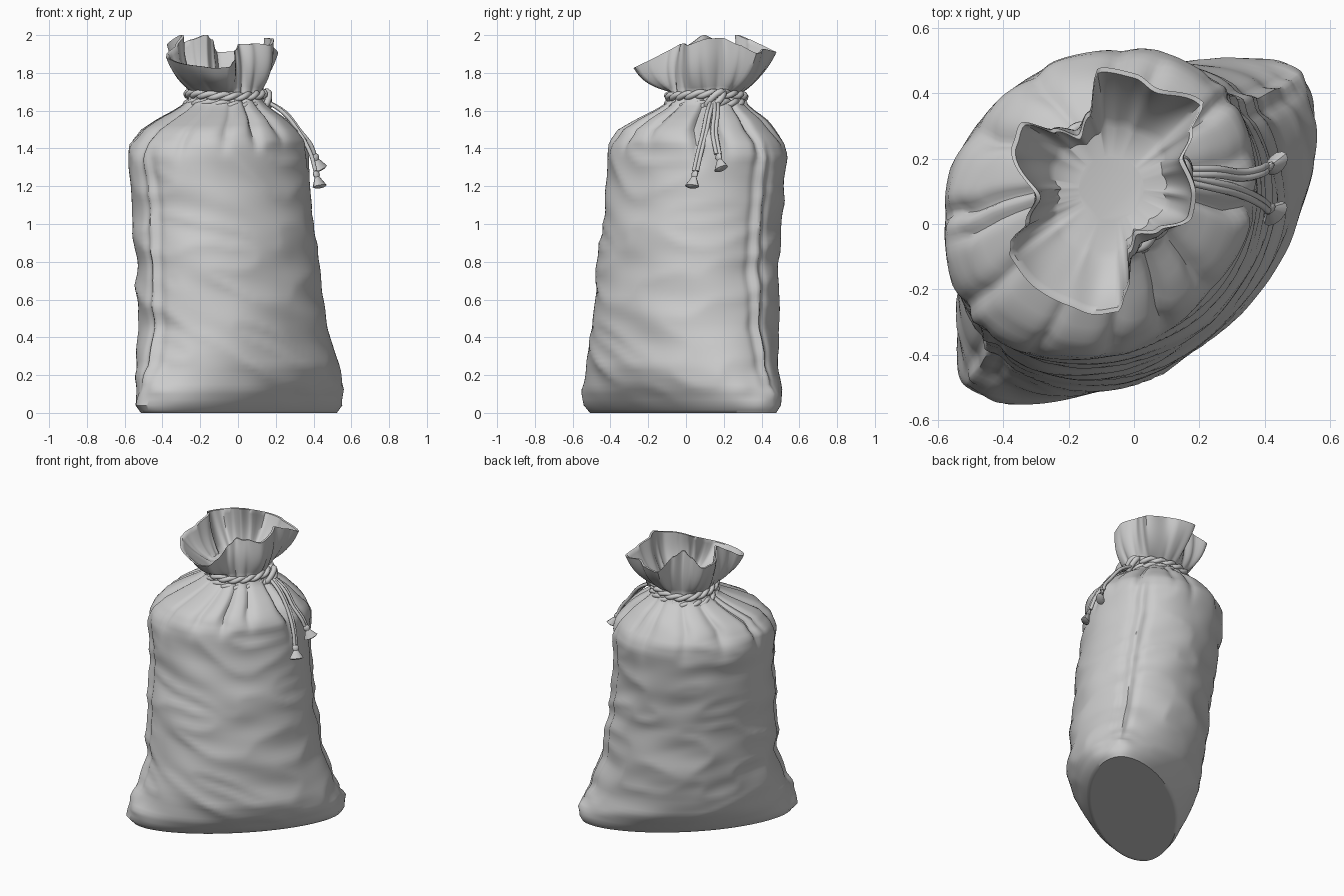
import bpy, bmesh, random
from math import sin, cos, pi, radians, exp, hypot, degrees
from mathutils import Vector, noise

cube = bpy.data.objects.get("Cube")
if cube:
    bpy.data.objects.remove(cube, do_unlink=True)

random.seed(7)
SEGMENTS = 180
TURN = radians(43)                      # the two side seams lie on a diagonal
ALONG = Vector((cos(TURN), sin(TURN), 0))
ACROSS = Vector((-sin(TURN), cos(TURN), 0))
NECK = Vector((-.07, .11, 0))

cloth = bpy.data.materials.new("plain grey cloth")
GREY = (.6, .6, .6, 1)
cloth.diffuse_color = GREY
cloth.use_nodes = True
cloth.node_tree.nodes["Principled BSDF"].inputs["Base Color"].default_value = GREY


def finish(obj, angle=50):
    obj.data.materials.append(cloth)
    bpy.ops.object.select_all(action='DESELECT')
    obj.select_set(True)
    bpy.context.view_layer.objects.active = obj
    bpy.ops.object.shade_smooth_by_angle(angle=radians(angle))


def ringed_mesh(name, rings, angle=50):
    """Skin closed rings of points into one mesh, capped at both ends."""
    bm = bmesh.new()
    loops = [[bm.verts.new(p) for p in ring] for ring in rings]
    for low, high in zip(loops, loops[1:]):
        n = len(low)
        for i in range(n):
            j = (i + 1) % n
            bm.faces.new((low[i], low[j], high[j], high[i]))
    bm.faces.new(loops[0][::-1])
    bm.faces.new(loops[-1])
    mesh = bpy.data.meshes.new(name)
    bm.to_mesh(mesh)
    bm.free()
    obj = bpy.data.objects.new(name, mesh)
    bpy.context.collection.objects.link(obj)
    finish(obj, angle)


def cord(name, points, radius, cyclic=False):
    curve = bpy.data.curves.new(name, 'CURVE')
    curve.dimensions = '3D'
    curve.bevel_depth = radius
    curve.bevel_resolution = 2
    curve.resolution_u = 4
    curve.use_fill_caps = True
    spline = curve.splines.new('BEZIER')
    spline.bezier_points.add(len(points) - 1)
    for bp, p in zip(spline.bezier_points, points):
        bp.co = p
        bp.handle_left_type = bp.handle_right_type = 'AUTO'
    spline.use_cyclic_u = cyclic
    obj = bpy.data.objects.new(name, curve)
    bpy.context.collection.objects.link(obj)
    bpy.ops.object.select_all(action='DESELECT')
    obj.select_set(True)
    bpy.context.view_layer.objects.active = obj
    bpy.ops.object.convert(target='MESH')
    finish(bpy.context.object)


# Body sections: height, centre x, centre y, half length, half depth, pinch at the back
SECTIONS = [(0, 0, -.01, .67, .27, 1.15), (.04, 0, -.015, .7, .31, 1.15),
            (.12, 0, -.015, .685, .37, 1.2), (.18, -.005, -.01, .65, .4, 1.2),
            (.25, -.01, -.01, .615, .42, 1.15), (.45, -.03, 0, .56, .435, 1.1),
            (.8, -.06, .01, .525, .435, 1.05), (1.15, -.09, .045, .51, .435, 1),
            (1.36, -.105, .065, .51, .435, 1), (1.43, -.105, .065, .485, .43, 1),
            (1.5, -.1, .06, .42, .39, 1), (1.56, -.085, .085, .33, .325, 1),
            (1.61, -.075, .1, .245, .245, 1), (1.65, -.07, .11, .2, .2, 1),
            (1.7, -.07, .11, .19, .19, 1)]


def section(z):
    k = max(i for i in range(len(SECTIONS) - 1) if SECTIONS[i][0] <= z)
    low, high = SECTIONS[k], SECTIONS[k + 1]
    f = (z - low[0]) / (high[0] - low[0])
    return [a + (b - a) * f for a, b in zip(low[1:], high[1:])]


def ramp(x, start, end):
    f = min(1, max(0, (x - start) / (end - start)))
    return f * f * (3 - 2 * f)


# Gathered folds: angle, half width, depth, height where the fold fades out
PLEATS = [((i + random.uniform(-.35, .35)) * 2 * pi / 14, random.uniform(.05, .1),
           random.uniform(.4, 1), random.uniform(1.2, 1.42)) for i in range(14)]


def gap(a, b):
    return (a - b + pi) % (2 * pi) - pi


def body_point(t, z):
    cx, cy, length, depth, pinch = section(z)
    s = sin(t)
    side = s ** pinch if s > 0 else s
    p = ALONG * length * cos(t) + ACROSS * depth * side
    out = p.normalized()
    # soft crumples and sharper sagging creases
    q = Vector((p.x * 1.6, p.y * 1.6, z * 3.6 + .8 * p.x))
    crumple = .016 * noise.noise(q * 1.3) + .028 * (.22 - abs(noise.noise(q * 1.8 + Vector((5, 2, 9)))))
    move = crumple * ramp(z, 0, .2) * (1 - ramp(z, 1.4, 1.6))
    # folds fanning down from the tie
    fold = sum(d * exp(-abs(gap(t, a) / w) ** 1.5) * ramp(z, fade, 1.54) for a, w, d, fade in PLEATS)
    move += (.014 * ramp(z, 1.2, 1.5) - .058 * fold) * (1 - .65 * ramp(z, 1.54, 1.66))
    # thin wandering side seams
    drift = .05 * noise.noise(Vector((s, 0, z * 4)))
    seam = min(abs(gap(t, drift)), abs(gap(t, pi + drift)))
    ridge = exp(-(seam / .045) ** 2) - .7 * exp(-((seam - .11) / .05) ** 2)
    move += .012 * ridge * (1 - ramp(z, 1.3, 1.5)) * ramp(z, .05, .3)
    # puckered bottom corners
    ear = exp(-(seam / .35) ** 2) * ramp(z, 0, .06) * (1 - ramp(z, .15, .35))
    move += .03 * noise.noise(p * 8 + Vector((0, 0, z * 14))) * ear
    return Vector((cx, cy, z)) + p + out * move


# Ruffled mouth outline around the neck: angle in degrees, radius
RIM = [(-175, .22), (-158, .27), (-153, .335), (-146, .36), (-126, .37), (-109, .37),
       (-97, .38), (-85, .37), (-79, .31), (-71, .2), (-56, .16), (-37, .2),
       (-17, .27), (-4, .27), (23, .25), (36, .32), (43, .4), (65, .35), (77, .37),
       (94, .38), (103, .25), (118, .195), (132, .255), (142, .34), (153, .326), (185, .22)]


def rim_radius(deg):
    deg = (deg + 175) % 360 - 175
    for (a, r), (b, q) in zip(RIM, RIM[1:]):
        if a <= deg <= b:
            return r + (q - r) * ramp(deg, a, b)


def mouth_point(t, s, inset):
    """s runs from 0 at the tie to 1 at the open edge."""
    ang = TURN + t
    lip = rim_radius(degrees(ang))
    base = body_point(t, 1.699)
    centre = NECK.lerp(Vector((-.08, .1, 0)), s)
    start = hypot(base.x - NECK.x, base.y - NECK.y)
    # cloth balloons out slightly just above the tie
    r = start + (lip - start) * s ** .8 + .018 * sin(pi * s) - inset * (1 + 2 * (1 - s))
    front = sin(ang)
    top = 1.98 - (.1 * max(0, -front) + .015 * max(0, front)) - .5 * (lip - .27)
    z = 1.7 + (min(top, 2) - 1.7) * s + .012 * sin(s * pi) * sin(5 * ang)
    return centre + Vector((r * cos(ang), r * sin(ang), z))


angles = [2 * pi * i / SEGMENTS for i in range(SEGMENTS)]
rings = []
for scale in (.3, .7, .95):             # flat underside
    rings.append([Vector((p.x * scale, p.y * scale, 0)) for p in (body_point(t, 0) for t in angles)])
heights = [0, .015, .04, .07] + [.1 + 1.599 * i / 64 for i in range(65)]
rings += [[body_point(t, z) for t in angles] for z in heights]
rings += [[mouth_point(t, s / 10, 0) for t in angles] for s in range(1, 11)]
rings += [[mouth_point(t, s / 10, .014) for t in angles] for s in range(10, 0, -1)]
rings.append([NECK + Vector((.1 * cos(t + TURN), .1 * sin(t + TURN), 1.715)) for t in angles])
ringed_mesh("sack", rings)

# Twisted rope wound twice round the neck
for turn, height in enumerate((1.632, 1.682)):
    for strand in range(2):
        path = []
        for i in range(160):
            a = 2 * pi * i / 160
            twist = 9 * a + strand * pi
            r = .198 + .01 * cos(twist) + .006 * sin(3 * a + turn)
            path.append(NECK + Vector((r * cos(a), r * sin(a),
                                       height + .01 * sin(twist) + .008 * sin(2 * a + turn))))
        cord(f"neck_rope_{turn + 1}_strand_{strand + 1}", path, .016, True)

# Knot on the left side of the neck
KNOT = Vector((.14, .15, 1.66))
for k, tilt in enumerate((.5, -.6)):
    loop = [KNOT + Vector((.024 * cos(a), .045 * sin(a) * cos(tilt) + .01 * k,
                           .04 * sin(a + tilt))) for a in (2 * pi * i / 10 for i in range(10))]
    cord(f"knot_loop_{k + 1}", loop, .018, True)


def tassel(name, top, direction):
    d = direction.normalized()
    u = d.orthogonal().normalized()
    v = d.cross(u)
    profile = [(0, .012), (.01, .021), (.024, .021), (.034, .016), (.085, .046), (.092, .03)]
    ringed_mesh(name, [[top + d * h + (u * cos(a) + v * .6 * sin(a)) * r
                        for a in (2 * pi * i / 12 for i in range(12))] for h, r in profile], 35)


# Hanging cord ends, each a pair of strands
ENDS = [[(.15, .14, 1.65), (.24, .12, 1.59), (.32, .1, 1.49), (.385, .07, 1.37), (.41, .05, 1.28)],
        [(.15, .16, 1.65), (.25, .16, 1.59), (.33, .15, 1.49), (.385, .16, 1.42), (.405, .17, 1.37)]]
for k, path in enumerate(ENDS):
    for strand in (-1, 1):
        pts = [Vector(p) + Vector((0, strand * .009, 0)) for p in path]
        cord(f"hanging_cord_{k + 1}_{'right' if strand < 0 else 'left'}", pts, .011)
    tip, before = Vector(path[-1]), Vector(path[-2])
    tassel(f"tassel_{k + 1}", tip, tip - before)
